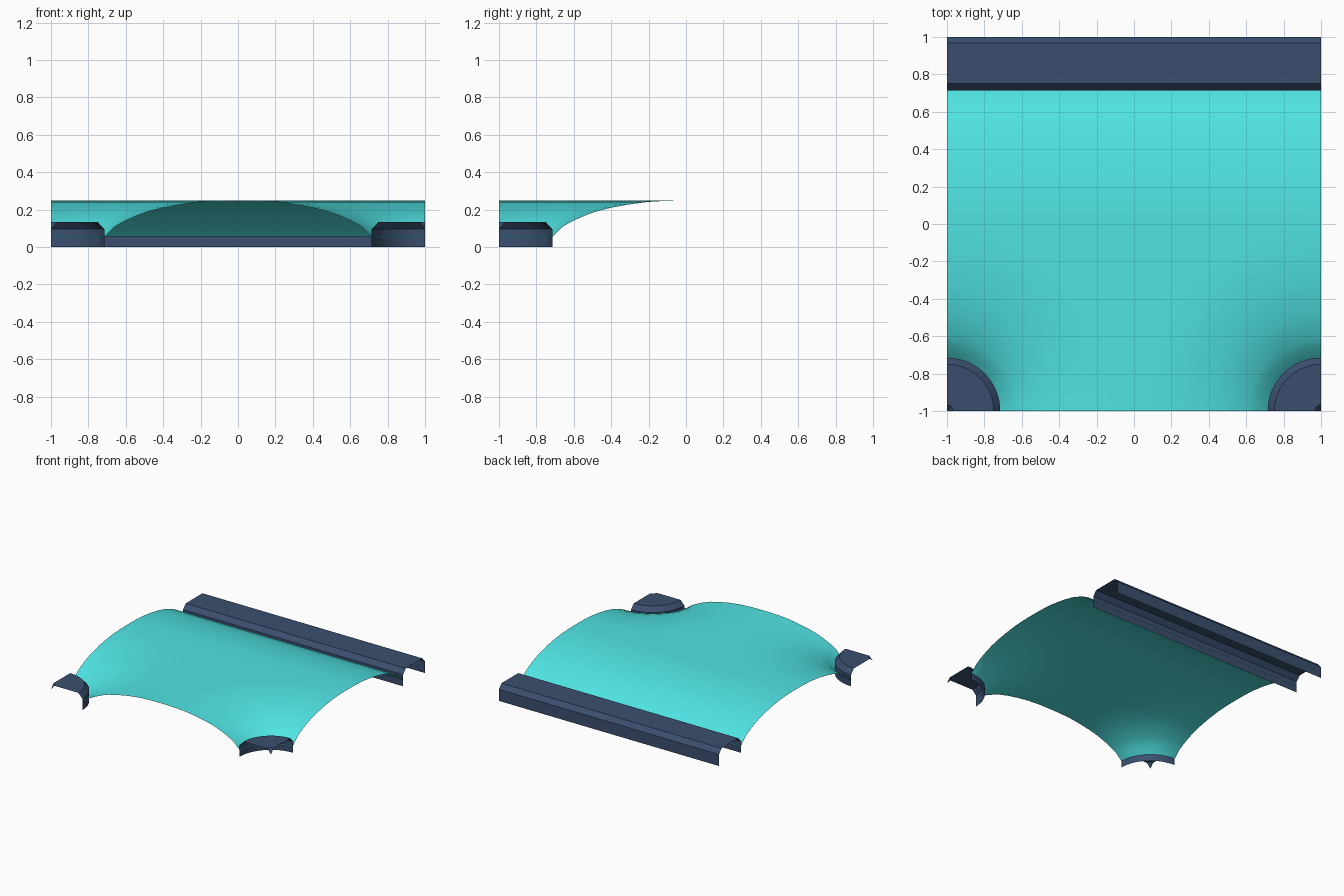
import bpy
import bmesh
from math import cos, sin, pi, radians

cube = bpy.data.objects.get("Cube")
if cube:
    bpy.data.objects.remove(cube, do_unlink=True)


def material(name, colour):
    mat = bpy.data.materials.new(name)
    mat.use_nodes = True
    mat.diffuse_color = (*colour, 1)
    mat.node_tree.nodes["Principled BSDF"].inputs["Base Color"].default_value = (*colour, 1)
    return mat


TEAL = material("teal glass", (0.08, 0.77, 0.77))
NAVY = material("navy trim", (0.043, 0.078, 0.16))
SEGMENTS = 16

# Profiles: (distance from the outer edge or corner, height)
TRIM = [(0, 0), (0, 0.095), (0.033, 0.133), (0.25, 0.133), (0.285, 0.095), (0.285, 0)]
GLASS = [(0.282, 0.052), (0.34, 0.108), (0.39, 0.137), (0.457, 0.167), (0.52, 0.19),
         (0.6, 0.21), (0.69, 0.227), (0.795, 0.241), (0.9, 0.247), (1, 0.248)]


def loft(bm, rows):
    """Join neighbouring rows of points with quads."""
    grid = [[bm.verts.new(p) for p in row] for row in rows]
    for a, b in zip(grid, grid[1:]):
        for i in range(len(a) - 1):
            bm.faces.new((a[i], a[i + 1], b[i + 1], b[i]))


def straight_rows(profile):
    """Profile extruded along the back edge."""
    xs = [-1 + cos(pi / 2 * (1 - i / SEGMENTS)) for i in range(SEGMENTS + 1)]
    xs += [-x for x in reversed(xs[:-1])]
    return [[(x, 1 - r, z) for r, z in profile] for x in xs]


def corner_rows(profile, side):
    """Profile turned a quarter circle about a front corner."""
    angles = [pi / 2 * i / SEGMENTS for i in range(SEGMENTS + 1)]
    return [[(side * (1 - r * cos(a)), -1 + r * sin(a), z) for r, z in profile]
            for a in angles]


def finish(bm, name, mat, angle):
    bmesh.ops.remove_doubles(bm, verts=bm.verts, dist=0.0001)
    bmesh.ops.recalc_face_normals(bm, faces=bm.faces)
    if sum(f.normal.z * f.calc_area() for f in bm.faces) < 0:
        bmesh.ops.reverse_faces(bm, faces=bm.faces)
    mesh = bpy.data.meshes.new(name)
    bm.to_mesh(mesh)
    bm.free()
    mesh.materials.append(mat)
    obj = bpy.data.objects.new(name, mesh)
    bpy.context.collection.objects.link(obj)
    bpy.ops.object.select_all(action="DESELECT")
    obj.select_set(True)
    bpy.context.view_layer.objects.active = obj
    bpy.ops.object.shade_smooth_by_angle(angle=radians(angle))


# Straight trim rail along the back
bm = bmesh.new()
loft(bm, straight_rows(TRIM))
finish(bm, "back_rail", NAVY, 25)

# Quarter-round trim at each front corner
for side, name in ((1, "left_corner_trim"), (-1, "right_corner_trim")):
    bm = bmesh.new()
    loft(bm, corner_rows(TRIM[1:], side))
    finish(bm, name, NAVY, 25)

# Curved glass: back slope, two corner slopes and the level crown between them
bm = bmesh.new()
loft(bm, straight_rows(GLASS))
for side in (1, -1):
    rows = corner_rows(GLASS, side)
    loft(bm, rows)
    arc = [row[-1] for row in rows]
    loft(bm, [[p, (p[0], 0, p[2])] for p in arc])
finish(bm, "glass_canopy", TEAL, 60)
